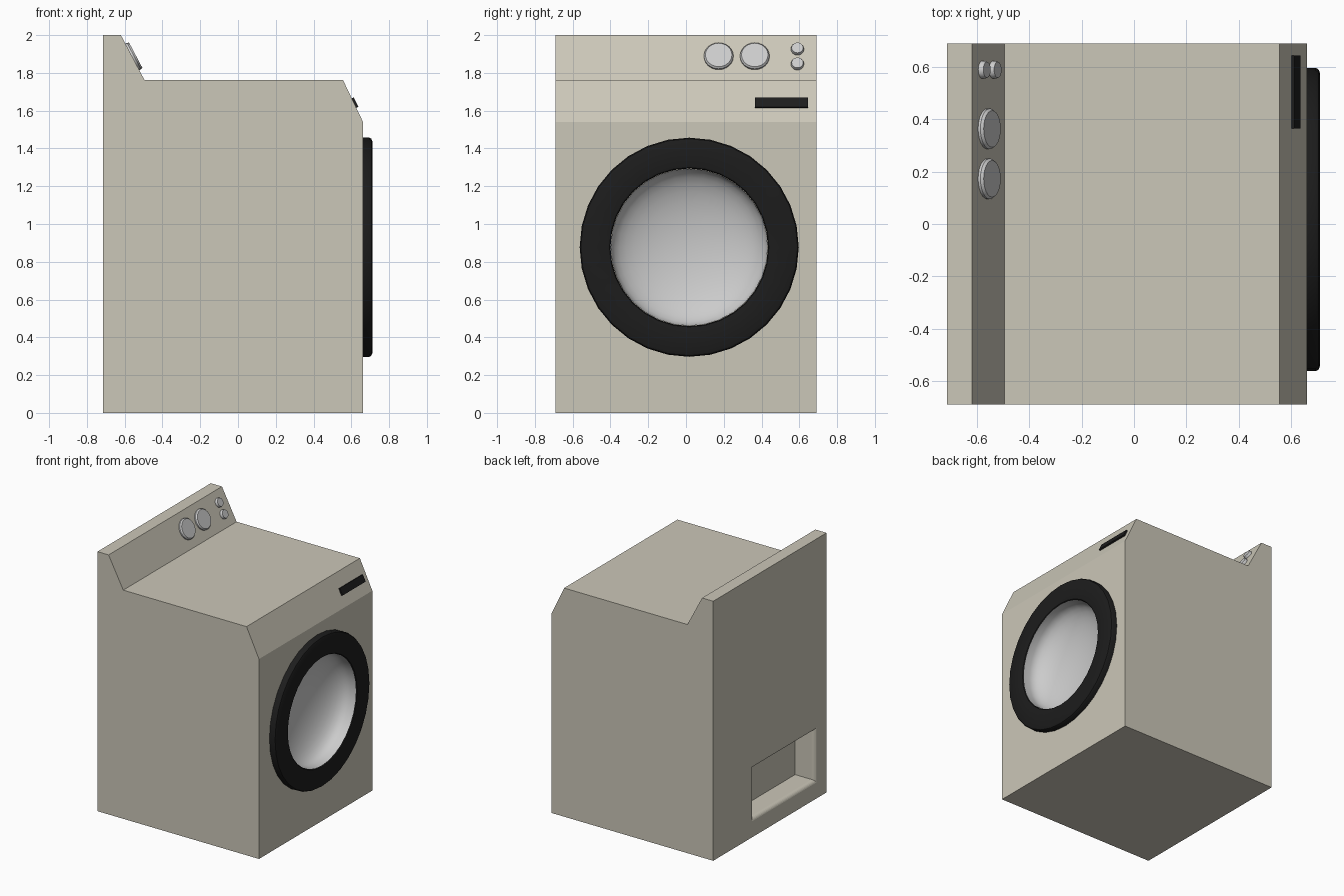
import bpy, bmesh, math
from mathutils import Vector, Matrix

if "Cube" in bpy.data.objects:
    bpy.data.objects.remove(bpy.data.objects["Cube"])


def material(name, rgb):
    m = bpy.data.materials.new(name)
    m.diffuse_color = (*rgb, 1)
    m.use_nodes = True
    m.node_tree.nodes["Principled BSDF"].inputs["Base Color"].default_value = m.diffuse_color
    return m


BEIGE = material("beige_enamel", (0.60, 0.57, 0.48))
BLACK = material("black_plastic", (0.012, 0.012, 0.012))
SILVER = material("silver", (0.72, 0.72, 0.72))


def make(name, bm, mat=None, smooth=None):
    me = bpy.data.meshes.new(name)
    bm.to_mesh(me)
    bm.free()
    ob = bpy.data.objects.new(name, me)
    bpy.context.collection.objects.link(ob)
    if mat:
        me.materials.append(mat)
    if smooth:
        bpy.ops.object.select_all(action='DESELECT')
        ob.select_set(True)
        bpy.context.view_layer.objects.active = ob
        bpy.ops.object.shade_smooth_by_angle(angle=math.radians(smooth))
    return ob


def loft(loops, caps=True):
    """Join equal-length closed loops of points into a skin."""
    bm = bmesh.new()
    rows = [[bm.verts.new(p) for p in loop] for loop in loops]
    for a, b in zip(rows, rows[1:]):
        for i in range(len(a)):
            j = (i + 1) % len(a)
            bm.faces.new((a[i], a[j], b[j], b[i]))
    if caps:
        bm.faces.new(rows[0])
        bm.faces.new(rows[-1])
    bmesh.ops.recalc_face_normals(bm, faces=bm.faces[:])
    return bm


def lathe(name, profile, pos, axis, sides, mat, closed=False, smooth=35):
    """Spin (radius, height) points around an axis."""
    pts = profile + [profile[0]] if closed else profile
    bm = bmesh.new()
    vs = [bm.verts.new((r, 0, h)) for r, h in pts]
    es = [bm.edges.new(pair) for pair in zip(vs, vs[1:])]
    bmesh.ops.spin(bm, geom=vs + es, axis=(0, 0, 1), cent=(0, 0, 0),
                   angle=math.tau, steps=sides)
    bmesh.ops.remove_doubles(bm, verts=bm.verts[:], dist=1e-5)
    bmesh.ops.recalc_face_normals(bm, faces=bm.faces[:])
    if not closed:  # the middle of an open dish or cap looks outward
        mid = min(bm.faces, key=lambda f: f.calc_center_median().xy.length)
        if mid.normal.z < 0:
            bmesh.ops.reverse_faces(bm, faces=bm.faces[:])
    rot = Vector(axis).to_track_quat('Z', 'Y').to_matrix().to_4x4()
    bm.transform(Matrix.Translation(pos) @ rot)
    return make(name, bm, mat, smooth)


def cut(target, cutter):
    mod = target.modifiers.new("cut", 'BOOLEAN')
    mod.object, mod.operation, mod.solver = cutter, 'DIFFERENCE', 'EXACT'
    bpy.context.view_layer.objects.active = target
    bpy.ops.object.modifier_apply(modifier=mod.name)
    bpy.data.objects.remove(cutter)


# Cabinet: side profile pulled across the width
side = [(-0.715, 0), (0.662, 0), (0.662, 1.54), (0.556, 1.762),
        (-0.495, 1.762), (-0.62, 2.0), (-0.715, 2.0)]
cabinet = make("cabinet", loft([[(x, y, z) for x, z in side]
                                for y in (-0.69, 0.69)]), BEIGE)

# Back recess with a softly rounded rim
R = 0.03


def recess_loop(x, d):
    return [(x, -0.58 + d, 0.115 + d), (x, 0.226 - d, 0.115 + d),
            (x, 0.226 - d, 0.556 - d), (x, -0.58 + d, 0.556 - d)]


angles = [math.pi / 2 * i / 6 for i in range(7)]
steps = [(-0.75, 0)] + [(-0.715 + R * (1 - math.cos(a)), R * math.sin(a))
                        for a in angles] + [(-0.545, R)]
cut(cabinet, make("recess_cutter", loft([recess_loop(*s) for s in steps])))

# Door opening
door = Vector((0.662, 0.017, 0.877))
circle = [math.tau * i / 32 for i in range(32)]
opening = loft([[(x, door.y + 0.47 * math.cos(a), door.z + 0.47 * math.sin(a))
                 for a in circle] for x in (0.40, 0.75)])
cut(cabinet, make("door_cutter", opening))

# Door ring and its dished window
lathe("door_ring", [(0.58, -0.01), (0.58, 0.034), (0.574, 0.044), (0.562, 0.049),
                    (0.432, 0.049), (0.422, 0.046), (0.417, 0.038), (0.42, -0.01)],
      door, (1, 0, 0), 32, BLACK, closed=True)
dish = [(0.416, 0.04), (0.416, -0.012)]
dish += [(0.416 * math.cos(a), -0.012 - 0.17 * math.sin(a))
         for a in [math.pi / 2 * i / 10 for i in range(1, 10)]] + [(0, -0.182)]
lathe("door_window", dish, door, (1, 0, 0), 32, SILVER, smooth=40)

# Control knobs on the sloped rear panel
panel = Vector((0.238, 0, 0.125)).normalized()
for name, y, z, r in [("large_knob_1", 0.173, 1.886, 0.078),
                      ("large_knob_2", 0.364, 1.886, 0.078),
                      ("small_knob_1", 0.59, 1.924, 0.034),
                      ("small_knob_2", 0.59, 1.845, 0.034)]:
    x = -0.62 + (2.0 - z) * 0.125 / 0.238
    lathe(name, [(r, -0.005), (r, 0.01), (r * 0.9, 0.02), (0, 0.02)],
          (x, y, z), panel, 24, SILVER, smooth=30)

# Dark display strip on the sloped front edge
slope = Vector((0.222, 0, 0.106)).normalized()
bm = bmesh.new()
bmesh.ops.create_cube(bm, size=1)
bm.transform(Matrix.Translation((0.556 + (1.762 - 1.64) * 0.106 / 0.222, 0.505, 1.64))
             @ Matrix.Rotation(-math.atan2(slope.z, slope.x), 4, 'Y')
             @ Matrix.Diagonal((0.024, 0.28, 0.055, 1)))
make("display_strip", bm, BLACK)
